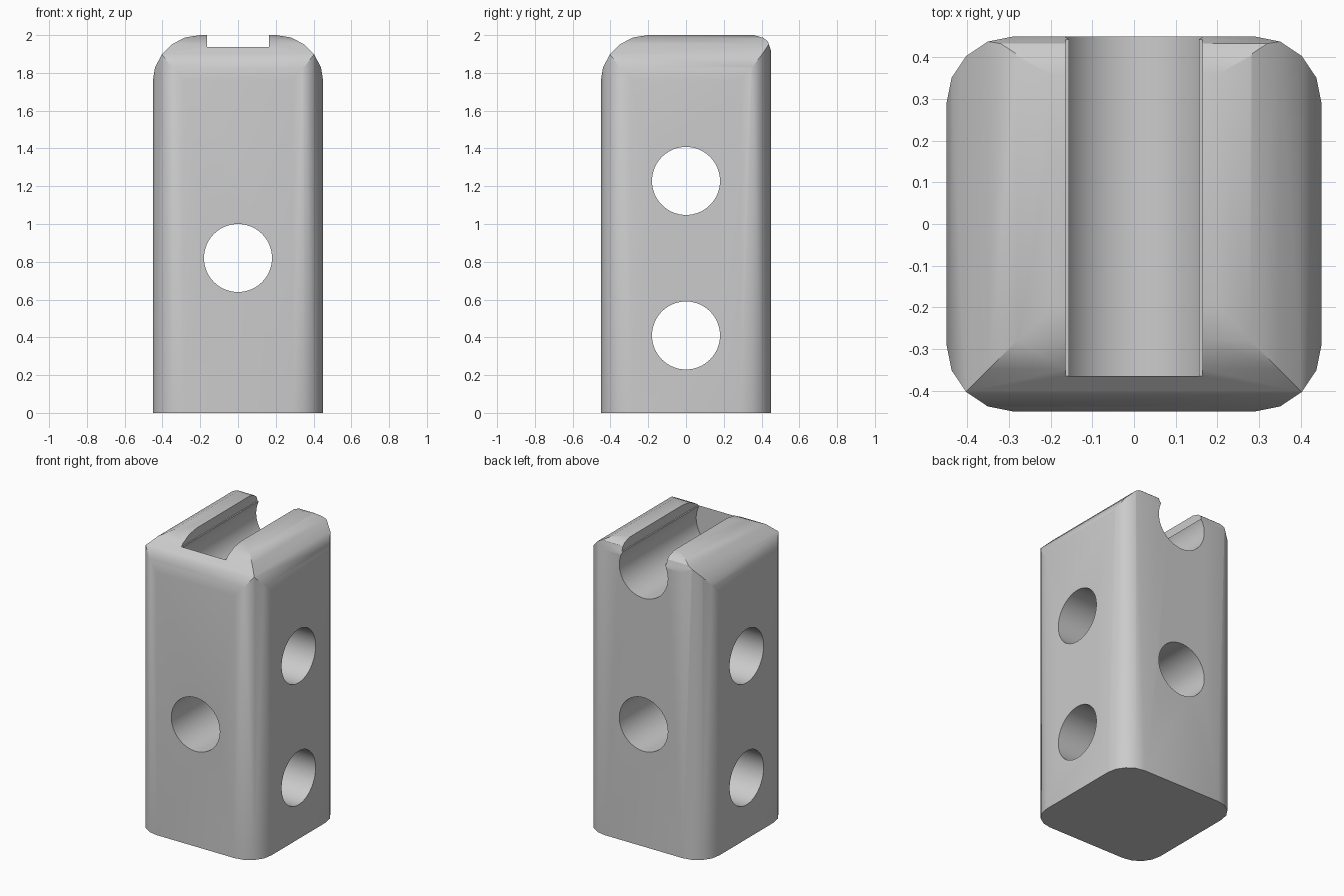
import bpy, bmesh
from math import sin, cos, pi, radians
from mathutils import Vector

if "Cube" in bpy.data.objects:
    bpy.data.objects.remove(bpy.data.objects["Cube"], do_unlink=True)

grey = bpy.data.materials.new("plain_grey")
grey.use_nodes = True
grey.diffuse_color = (0.6, 0.6, 0.6, 1)
grey.node_tree.nodes["Principled BSDF"].inputs["Base Color"].default_value = (0.6, 0.6, 0.6, 1)


def prism(name, profile, axis, start, end):
    """Extrude a 2D profile along an axis; the profile lies in the other two axes."""
    place = {"x": lambda u, v, w: (w, u, v),
             "y": lambda u, v, w: (u, w, v),
             "z": lambda u, v, w: (u, v, w)}[axis]
    bm = bmesh.new()
    base = bm.faces.new([bm.verts.new(place(u, v, start)) for u, v in profile])
    out = bmesh.ops.extrude_face_region(bm, geom=[base])
    moved = [g for g in out["geom"] if isinstance(g, bmesh.types.BMVert)]
    bmesh.ops.translate(bm, verts=moved, vec=Vector(place(0, 0, end - start)))
    bmesh.ops.recalc_face_normals(bm, faces=bm.faces)
    mesh = bpy.data.meshes.new(name)
    bm.to_mesh(mesh)
    bm.free()
    mesh.materials.append(grey)
    obj = bpy.data.objects.new(name, mesh)
    bpy.context.collection.objects.link(obj)
    return obj


def arc(cx, cy, r, a0, a1, steps):
    return [(cx + r * cos(radians(a0 + (a1 - a0) * i / steps)),
             cy + r * sin(radians(a0 + (a1 - a0) * i / steps))) for i in range(steps + 1)]


def circle(cx, cy, r, steps=64):
    return arc(cx, cy, r, 0, 360, steps)[:-1]


def combine(target, tool, operation):
    """Apply a boolean and discard the tool."""
    tool.hide_render = True
    mod = target.modifiers.new(operation, "BOOLEAN")
    mod.object = tool
    mod.operation = operation
    mod.solver = "EXACT"
    bpy.context.view_layer.objects.active = target
    bpy.ops.object.modifier_apply(modifier=mod.name)
    bpy.data.objects.remove(tool, do_unlink=True)


# Column with rounded vertical corners
R, C = 0.16, 0.29
plan = []
for k, (sx, sy) in enumerate([(1, 1), (-1, 1), (-1, -1), (1, -1)]):
    plan += arc(sx * C, sy * C, R, 90 * k, 90 * k + 90, 4)
block = prism("drilled_block", plan, "z", 0, 2.2)

# Round the top across the width
T, W = 0.25, 0.452
across = [(-W, -0.2), (W, -0.2)]
across += arc(W - T, 2 - T, T, 0, 90, 5) + arc(T - W, 2 - T, T, 90, 180, 5)
combine(block, prism("side_rounding", across, "y", -0.7, 0.7), "INTERSECT")

# Round the top front edge and ease the back edge slightly
along = [(-W, -0.2), (W, -0.2), (W, 1.91), (0.433, 1.967), (0.41, 1.985), (0.36, 2.0)]
along += arc(T - W, 2 - T, T, 90, 180, 5)
combine(block, prism("front_rounding", along, "x", -0.7, 0.7), "INTERSECT")

# Keyhole channel, open at the back
FRONT, LEDGE = -0.365, 1.936
combine(block, prism("channel_bore", circle(0, 1.847, 0.18), "y", FRONT, 0.7), "DIFFERENCE")
slot = [(-0.165, LEDGE), (0.165, LEDGE), (0.165, 2.3), (-0.165, 2.3)]
combine(block, prism("channel_slot", slot, "y", FRONT - 0.002, 0.7), "DIFFERENCE")

# Through holes: one front to back, two side to side
for axis, height in [("y", 0.82), ("x", 0.41), ("x", 1.228)]:
    combine(block, prism("bore", circle(0, height, 0.18), axis, -0.7, 0.7), "DIFFERENCE")

# Smooth shading with crisp edges
for o in bpy.context.selected_objects:
    o.select_set(False)
block.select_set(True)
bpy.context.view_layer.objects.active = block
bpy.ops.object.shade_smooth_by_angle(angle=radians(30))
